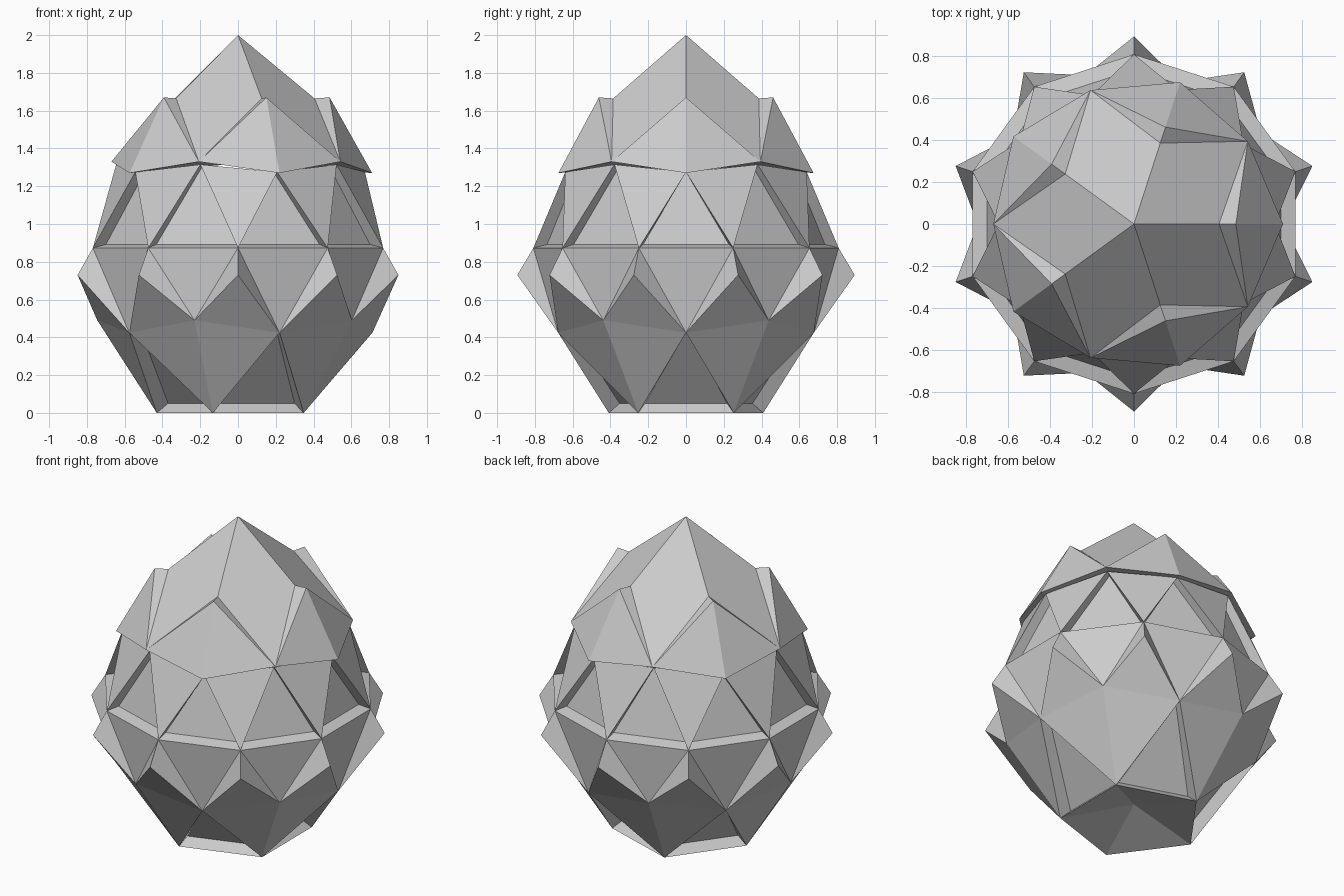
import bpy, bmesh
from math import radians, cos, sin

cube = bpy.data.objects.get("Cube")
if cube:
    bpy.data.objects.remove(cube)

# One matt grey for every part
grey = bpy.data.materials.new("light_grey")
grey.use_nodes = True
grey.diffuse_color = (0.6, 0.6, 0.6, 1)
bsdf = next(n for n in grey.node_tree.nodes if n.type == "BSDF_PRINCIPLED")
bsdf.inputs["Base Color"].default_value = grey.diffuse_color


def ring(radius, height):
    """Return a function giving the point at an angle on a level ring."""
    return lambda deg: (radius * cos(radians(deg)), radius * sin(radians(deg)), height)


def build(name, faces):
    """Weld loose polygons into one flat-shaded object."""
    bm = bmesh.new()
    for face in faces:
        bm.faces.new([bm.verts.new(p) for p in face])
    bmesh.ops.remove_doubles(bm, verts=bm.verts[:], dist=0.0005)
    bmesh.ops.recalc_face_normals(bm, faces=bm.faces[:])
    mesh = bpy.data.meshes.new(name)
    bm.to_mesh(mesh)
    bm.free()
    mesh.materials.append(grey)
    obj = bpy.data.objects.new(name, mesh)
    bpy.context.collection.objects.link(obj)
    return obj


def recess(outer, inner):
    """A sunken triangle with three walls up to its rim."""
    walls = [(outer[i], outer[(i + 1) % 3], inner[(i + 1) % 3], inner[i]) for i in range(3)]
    return [inner] + walls


# Rings of the upper shell
apex = (0, 0, 2)
notch, shoulder = ring(0.405, 1.665), ring(0.485, 1.67)
side_tip, low_tip = ring(0.67, 1.33), ring(0.71, 1.27)
soffit = (0, 0, 1.32)
# Rings of the middle band
lip_a, lip_b = ring(0.645, 1.315), ring(0.672, 1.275)
deep_a, deep_b = ring(0.59, 1.315), ring(0.61, 1.275)
waist, deep_waist = ring(0.808, 0.873), ring(0.735, 0.892)
# Rings of the lower bowl
spike = ring(0.893, 0.73)
valley, flank = ring(0.745, 0.49), ring(0.712, 0.425)
foot, deep_foot = ring(0.43, 0), ring(0.37, 0.05)
deep_flank = ring(0.645, 0.455)
base_centre = (0, 0, 0.11)

crown, band, bowl = [], [], []
for a in range(0, 360, 72):
    half, quarter = 36, 18

    # Crown: smooth kites round the apex, ridged petals stepping out below
    crown.append((apex, notch(a), side_tip(a + half), notch(a + 72)))
    for s in (-half, half):
        crown.append((notch(a), shoulder(a), side_tip(a + s)))
        crown.append((shoulder(a), low_tip(a), side_tip(a + s)))
        crown.append((low_tip(a), side_tip(a + s), soffit))

    # Band: raised hanging triangles with sunken upright ones between
    for s in (-1, 1):
        band.append((lip_b(a), lip_a(a + s * half), waist(a + s * quarter)))
    for lip, deep, c in ((lip_b, deep_b, a), (lip_a, deep_a, a + half)):
        l, r = c - quarter, c + quarter
        band += recess((lip(c), waist(l), waist(r)),
                       (deep(c), deep_waist(l), deep_waist(r)))

    # Bowl: triangles hanging from the waist
    c = a + half
    bowl.append((waist(a - quarter), waist(a + quarter), flank(a)))
    bowl.append((waist(c - quarter), waist(c + quarter), valley(c)))
    for s in (-1, 1):
        tip, top = spike(c + s * quarter), waist(c + s * quarter)
        side = flank(c + s * half)
        # Spike walls, then the two halves of each creased lower petal
        bowl.append((top, tip, valley(c)))
        bowl.append((top, tip, side))
        bowl.append((valley(c), tip, side))
        bowl.append((valley(c), side, foot(c)))
    # Sunken triangles between petals and the hollow underside
    l, r = a - half, a + half
    bowl += recess((flank(a), foot(l), foot(r)),
                   (deep_flank(a), deep_foot(l), deep_foot(r)))
    bowl.append((foot(l), foot(r), base_centre))

build("crown_petals", crown)
build("middle_band", band)
build("lower_bowl", bowl)
